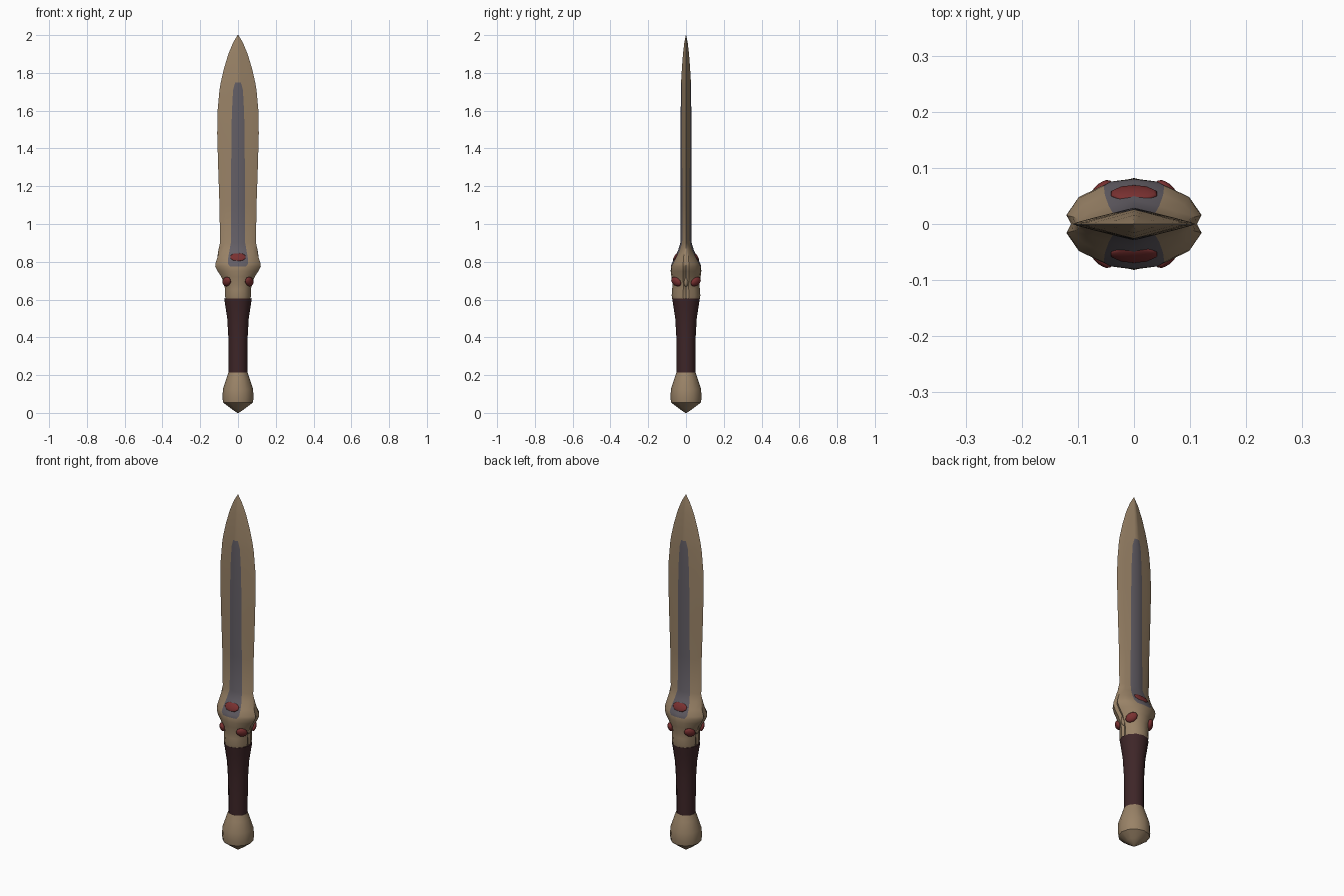
import bpy, bmesh, math
from mathutils import Vector

if "Cube" in bpy.data.objects:
    bpy.data.objects.remove(bpy.data.objects["Cube"])


def material(name, rgb):
    m = bpy.data.materials.new(name)
    m.diffuse_color = (*rgb, 1)
    m.use_nodes = True
    m.node_tree.nodes["Principled BSDF"].inputs["Base Color"].default_value = m.diffuse_color
    return m


BONE = material("bone", (0.32, 0.225, 0.135))
STEEL = material("grey inlay", (0.125, 0.112, 0.13))
LEATHER = material("dark leather", (0.048, 0.019, 0.021))
RED = material("red gem", (0.19, 0.03, 0.03))


def loft(name, rings, mats, rule=None, angle=35):
    """Skin a stack of closed rings, cap both ends."""
    bm = bmesh.new()
    loops = [[bm.verts.new(p) for p in r] for r in rings]
    n = len(loops[0])
    for a, b in zip(loops, loops[1:]):
        for i in range(n):
            bm.faces.new((a[i], a[(i + 1) % n], b[(i + 1) % n], b[i]))
    bm.faces.new(loops[0][::-1])
    bm.faces.new(loops[-1])
    bm.normal_update()
    bmesh.ops.recalc_face_normals(bm, faces=bm.faces[:])
    me = bpy.data.meshes.new(name)
    bm.to_mesh(me)
    bm.free()
    for m in mats:
        me.materials.append(m)
    ob = bpy.data.objects.new(name, me)
    bpy.context.collection.objects.link(ob)
    if rule:
        for k in range(len(rings) - 1):
            for i in range(n):
                me.polygons[k * n + i].material_index = rule(k, i)
    smooth(ob, angle)
    return ob


def smooth(ob, angle):
    bpy.ops.object.select_all(action='DESELECT')
    ob.select_set(True)
    bpy.context.view_layer.objects.active = ob
    bpy.ops.object.shade_smooth_by_angle(angle=math.radians(angle))


def blade_ring(z, w, t, s, k, notch):
    """k blends a diamond section (0) into an oval one (1); s = inlay half width."""
    def y(u):
        return t * ((1 - k) * (1 - u) + k * math.sqrt(max(0, 1 - u * u)))
    us = [0.9 + 0.08 * k, 0.65 + 0.15 * k, min(s / w, 0.5)]
    quarter = [(u * w, y(u)) for u in us]
    half = [(w * (1 - notch), 0)] + quarter + [(0, t)] + [(-x, v) for x, v in quarter[::-1]]
    return [(x, v, z) for x, v in half] + [(-x, -v, z) for x, v in half]


# Blade and guard in one skin: z, width, thickness, inlay, roundness, edge cleft
stations = [
    (0.595, .066, .070, .035, 1, .08), (0.62, .070, .076, .035, 1, .10),
    (0.655, .070, .073, .035, 1, .14), (0.68, .074, .072, .035, 1, .14),
    (0.72, .090, .077, .035, 1, .14), (0.75, .110, .081, .038, 1, .12),
    (0.775, .123, .080, .042, 1, .10), (0.79, .122, .076, .054, 1, .08),
    (0.82, .113, .061, .052, .9, .04), (0.86, .104, .042, .045, .6, 0),
    (0.90, .095, .030, .038, .2, 0), (1.10, .098, .029, .037, .1, 0),
    (1.30, .105, .029, .036, .1, 0), (1.48, .110, .029, .035, .1, 0),
    (1.60, .108, .028, .032, .1, 0), (1.71, .098, .027, .026, .1, 0),
    (1.75, .091, .026, .015, .1, 0), (1.82, .075, .022, .013, .1, 0),
    (1.90, .051, .016, .010, .1, 0), (1.96, .026, .009, .006, .1, 0),
    (2.00, .002, .001, .0005, .1, 0),
]
loft("blade_and_guard", [blade_ring(*s) for s in stations], [BONE, STEEL],
     lambda k, i: int(6 <= k <= 15 and i % 8 in (3, 4)))


def turned(name, profile, sides, mat, angle):
    rings = [[(r * math.cos(2 * math.pi * i / sides), r * math.sin(2 * math.pi * i / sides), z)
              for i in range(sides)] for z, r in profile]
    return loft(name, rings, [mat], angle=angle)


# Grip and pommel
turned("grip", [(.20, .050), (.30, .050), (.40, .051), (.50, .057), (.56, .066), (.605, .073)],
       12, LEATHER, 40)
turned("pommel", [(0, .004), (.025, .040), (.055, .079), (.08, .082), (.125, .080),
                  (.18, .062), (.213, .051)], 12, BONE, 40)


def gem(name, loc, size, normal, roll=0):
    """Low faceted gem, flattened along the surface normal."""
    bpy.ops.mesh.primitive_uv_sphere_add(segments=10, ring_count=6, radius=1)
    ob = bpy.context.object
    ob.name = name
    ob.data.materials.append(RED)
    ob.scale = size
    q = Vector(normal).to_track_quat('Z', 'Y')
    ob.rotation_euler = (q @ Vector((0, 0, 1)).rotation_difference(Vector((0, 0, 1)))).to_euler()
    ob.rotation_euler.rotate_axis('Z', roll)
    ob.location = loc
    smooth(ob, 50)


# Face gems on the inlay and four eye gems round the neck
for sy in (1, -1):
    gem("face_gem", (0, sy * .054, .825), (.043, .026, .009), (0, sy * .85, .5))
    for sx in (1, -1):
        gem("eye_gem", (sx * .060, sy * .052, .695), (.033, .024, .015),
            (sx * .75, sy * .65, -.3), sx * sy * .5)

# Small bone knuckles in the side clefts
for sx in (1, -1):
    bpy.ops.mesh.primitive_uv_sphere_add(segments=8, ring_count=6, radius=1,
                                         location=(sx * .066, 0, .70))
    ob = bpy.context.object
    ob.name = "side_knuckle"
    ob.scale = (.014, .014, .032)
    ob.data.materials.append(BONE)
    smooth(ob, 60)
